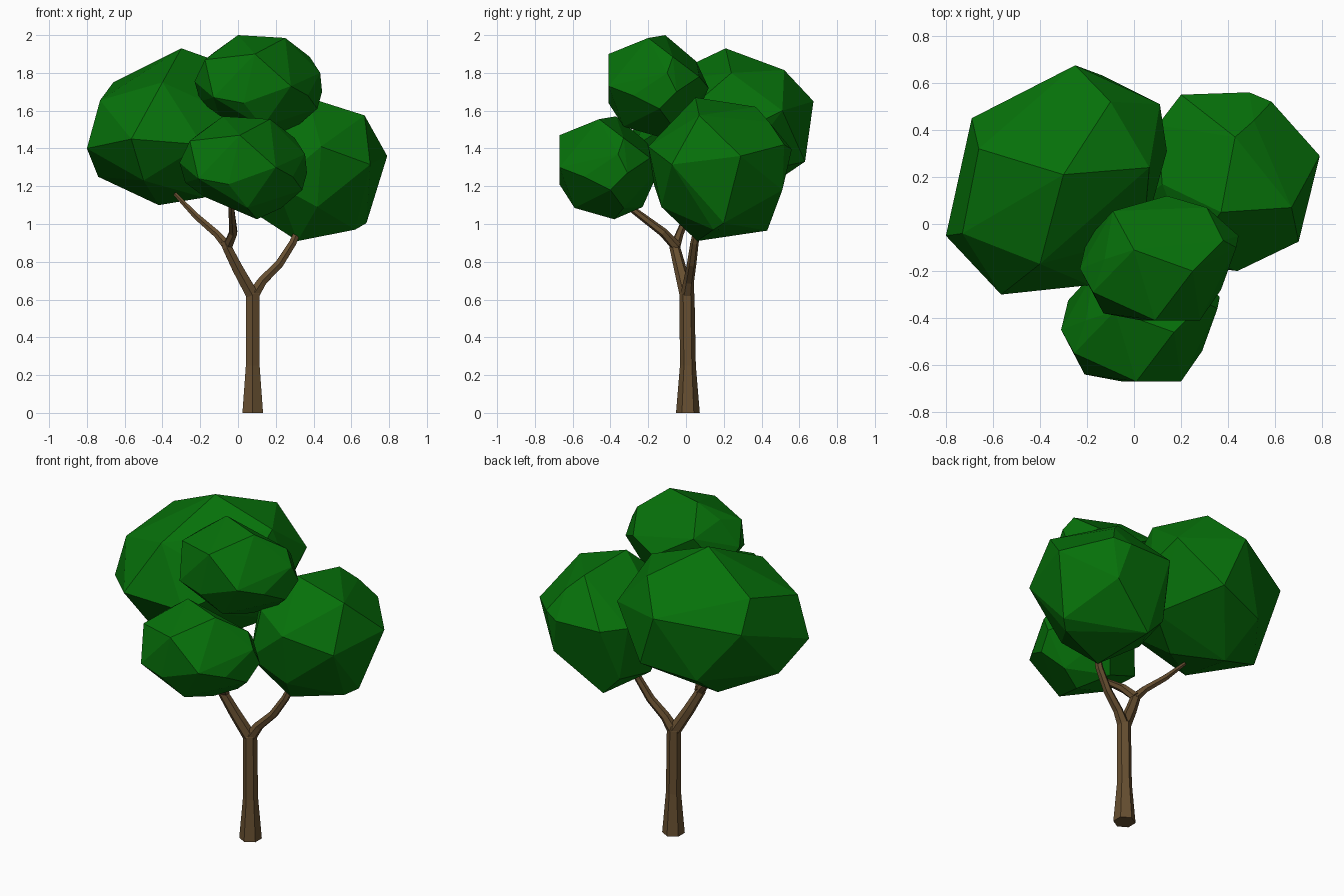
import bpy, bmesh, math
from mathutils import Vector


def material(name, rgb):
    m = bpy.data.materials.new(name)
    m.diffuse_color = (*rgb, 1)
    return m


LEAF = material("leaf_green", (0.002, 0.165, 0.003))
BARK = material("bark_brown", (0.135, 0.078, 0.030))


def finish(name, bm, mat):
    bmesh.ops.recalc_face_normals(bm, faces=bm.faces[:])
    me = bpy.data.meshes.new(name)
    bm.to_mesh(me)
    bm.free()
    me.materials.append(mat)
    ob = bpy.data.objects.new(name, me)
    bpy.context.collection.objects.link(ob)
    return ob


def clump(name, corners, offset=(0, 0, 0)):
    """Faceted boulder-like leaf clump: the hull of a few corner points."""
    bm = bmesh.new()
    for c in corners:
        bm.verts.new(Vector(c) + Vector(offset))
    bmesh.ops.convex_hull(bm, input=bm.verts[:])
    loose = [v for v in bm.verts if not v.link_faces]
    bmesh.ops.delete(bm, geom=loose, context='VERTS')
    bmesh.ops.dissolve_limit(bm, angle_limit=math.radians(6),
                             verts=bm.verts[:], edges=bm.edges[:])
    return finish(name, bm, LEAF)


def limb(name, path, sides=6):
    """Tapered limb along (x, y, z, radius) stations."""
    bm = bmesh.new()
    pts = [Vector(p[:3]) for p in path]
    rings = []
    for i, p in enumerate(pts):
        d = (pts[min(i + 1, len(pts) - 1)] - pts[max(i - 1, 0)]).normalized()
        u = Vector((0, 1, 0)).cross(d).normalized()
        w = d.cross(u)
        angles = [math.tau * (k + 0.5) / sides for k in range(sides)]
        rings.append([bm.verts.new(p + path[i][3] * (u * math.cos(a) + w * math.sin(a)))
                      for a in angles])
    for a, b in zip(rings, rings[1:]):
        for k in range(sides):
            n = (k + 1) % sides
            bm.faces.new((a[k], a[n], b[n], b[k]))
    bm.faces.new(rings[0][::-1])
    bm.faces.new(rings[-1])
    return finish(name, bm, BARK)


# Trunk and branches
limb("trunk", [(.078, .01, 0, .063), (.078, .01, .25, .042),
               (.078, .005, .63, .040), (.078, .005, .66, .024)])
limb("right_branch", [(.078, .005, .62, .036), (.13, .015, .70, .028),
                      (.22, .03, .79, .025), (.29, .045, .90, .022), (.34, .07, 1.02, .018)])
limb("left_branch", [(.078, .005, .62, .038), (.00, -.03, .76, .033),
                     (-.06, -.06, .88, .028), (-.072, -.065, .91, .018)])
limb("left_twig", [(-.055, -.058, .88, .028), (-.11, -.035, .945, .022),
                   (-.22, .005, 1.04, .019), (-.335, .04, 1.16, .011)])
limb("front_twig", [(-.055, -.05, .88, .028), (-.025, -.12, .955, .024),
                    (-.035, -.28, 1.075, .018), (-.04, -.36, 1.15, .013)])

# Large clump, back left
clump("left_leaves", [
    (-.30, .21, 1.93), (-.66, .32, 1.75), (-.40, -.17, 1.75), (-.10, .52, 1.815),
    (.065, .24, 1.80), (-.69, .45, 1.58), (-.73, -.04, 1.655), (-.80, -.05, 1.40),
    (-.565, -.30, 1.45), (-.19, -.26, 1.42), (-.25, .675, 1.65), (.11, .51, 1.60),
    (.14, .31, 1.50), (-.13, .63, 1.33), (-.45, .54, 1.27), (-.74, .16, 1.25),
    (-.42, .29, 1.10), (-.18, .10, 1.14), (-.50, -.15, 1.23), (.05, .25, 1.25),
    (.04, -.05, 1.55)])

# Medium clump, right
clump("right_leaves", [
    (.37, .05, 1.67), (.43, .37, 1.62), (.67, .07, 1.575), (.79, .29, 1.36),
    (.70, -.075, 1.315), (.44, -.20, 1.41), (.51, .44, 1.54), (.20, .55, 1.40),
    (.49, .56, 1.395), (.585, .52, 1.42), (.54, .51, 1.18), (.26, .43, .965),
    (.62, .145, .97), (.68, .20, 1.005), (.315, .06, .91), (.42, -.13, 1.09),
    (.24, -.12, 1.49), (.12, .17, 1.50), (.10, .42, 1.40), (.115, .18, 1.04),
    (.20, -.17, 1.21), (.06, .12, 1.38), (.15, .43, 1.08)])

# Two identical small clumps: crown and front
small = [
    (0, -.11, 2.0), (.25, -.20, 1.985), (.09, -.41, 1.90), (-.125, -.15, 1.91),
    (-.175, -.29, 1.87), (-.13, -.38, 1.67), (.28, -.41, 1.73), (.03, -.41, 1.64),
    (.38, -.07, 1.885), (.37, -.28, 1.68), (.435, -.10, 1.80), (.445, -.05, 1.70),
    (.31, .07, 1.78), (.14, .12, 1.72), (-.09, .055, 1.86), (-.20, -.065, 1.65),
    (-.23, -.19, 1.755), (-.10, -.20, 1.575), (.18, -.12, 1.455), (.13, -.33, 1.515),
    (.31, -.07, 1.515), (.42, -.14, 1.61), (.06, .03, 1.52)]
clump("crown_leaves", small)
clump("front_leaves", small, (-.08, -.26, -.43))
